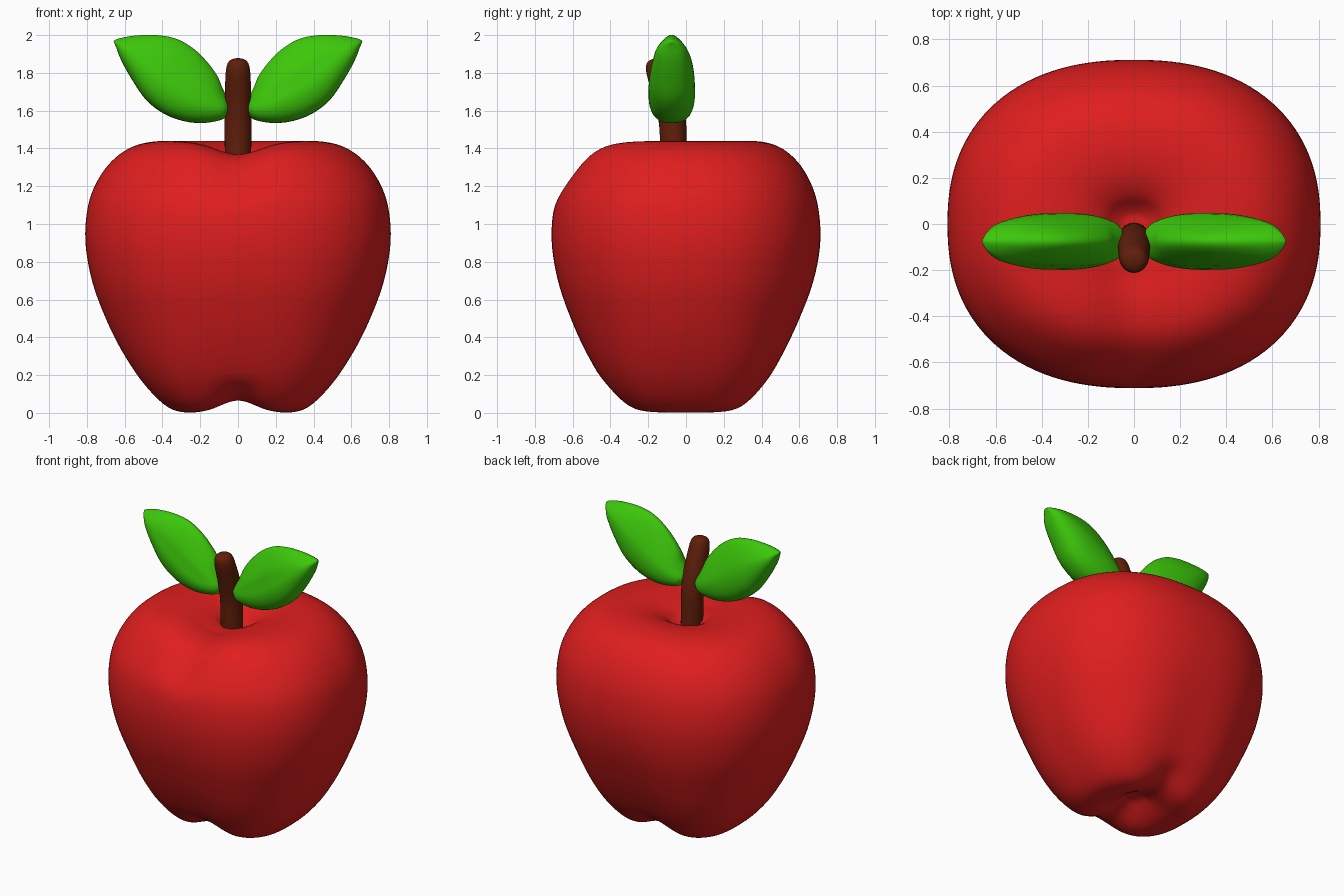
import bpy, bmesh, math
from mathutils import Vector

if "Cube" in bpy.data.objects:
    bpy.data.objects.remove(bpy.data.objects["Cube"])


def material(name, rgb):
    m = bpy.data.materials.new(name)
    m.diffuse_color = (*rgb, 1)
    m.use_nodes = True
    m.node_tree.nodes["Principled BSDF"].inputs["Base Color"].default_value = m.diffuse_color
    return m


RED = material("apple red", (0.74, 0.013, 0.013))
GREEN = material("leaf green", (0.045, 0.57, 0.003))
BROWN = material("stem brown", (0.12, 0.014, 0.003))


def spline(points, steps):
    """Smooth curve through points of any dimension (Catmull-Rom)."""
    p = [Vector(q) for q in points]
    p = [p[0] * 2 - p[1]] + p + [p[-1] * 2 - p[-2]]
    out = []
    for i in range(1, len(p) - 2):
        a, b, c, d = p[i - 1:i + 3]
        for s in range(steps):
            t = s / steps
            out.append(0.5 * (2 * b + (c - a) * t + (2 * a - 5 * b + 4 * c - d) * t * t
                              + (3 * b - a - 3 * c + d) * t ** 3))
    return out + [p[-2]]


def loft(name, rings, mat):
    """Skin closed rings and close both ends with a fan."""
    bm = bmesh.new()
    vr = [[bm.verts.new(co) for co in ring] for ring in rings]
    n = len(vr[0])
    for a, b in zip(vr, vr[1:]):
        for i in range(n):
            j = (i + 1) % n
            bm.faces.new((a[i], a[j], b[j], b[i]))
    for ring in (vr[0], vr[-1]):
        mid = bm.verts.new(sum((v.co for v in ring), Vector()) / n)
        for i in range(n):
            bm.faces.new((ring[i], ring[(i + 1) % n], mid))
    bmesh.ops.recalc_face_normals(bm, faces=bm.faces)
    for f in bm.faces:
        f.smooth = True
    me = bpy.data.meshes.new(name)
    bm.to_mesh(me)
    bm.free()
    me.materials.append(mat)
    ob = bpy.data.objects.new(name, me)
    bpy.context.collection.objects.link(ob)
    return ob


def ramp(v, lo, hi):
    t = max(0, min(1, (v - lo) / (hi - lo)))
    return t * t * (3 - 2 * t)


# Apple body: turned profile, squared slightly, with grooves below and at the front rim
profile = [(0.01, 0.05), (0.06, 0.045), (0.13, 0.02), (0.25, 0.0), (0.37, 0.03), (0.495, 0.15),
           (0.61, 0.32), (0.70, 0.5), (0.773, 0.7), (0.808, 0.91), (0.793, 1.1), (0.738, 1.24),
           (0.65, 1.35), (0.535, 1.418), (0.39, 1.44), (0.25, 1.425), (0.15, 1.385),
           (0.09, 1.335), (0.05, 1.31), (0.01, 1.305)]


def body_point(r, z, a):
    c, s = math.cos(a), math.sin(a)
    n = 2.3 + 0.4 * (1 - ramp(z, 0.0, 0.5))
    k = r / (abs(c) ** n + abs(s) ** n) ** (1 / n)
    x, y = k * c, k * s * 0.88
    low = 1 - ramp(z, 0.1, 0.9)
    y *= 1 - (0.02 if y < 0 else 0.05) * low * math.exp(-(x / 0.22) ** 2)
    if y < 0:
        y *= 1 - 0.035 * math.exp(-((z - 1.31) / 0.13) ** 2)
    dip = 0.07 * math.exp(-(x / 0.17) ** 2) * ramp(-y, 0.02, 0.25) * ramp(z, 1.0, 1.4)
    lift = 0.065 * math.exp(-(x / 0.13) ** 2) * (1 - ramp(z, 0.01, 0.22))
    return Vector((x, y, z - dip + lift))


N = 128
loft("apple_body", [[body_point(r, max(z, 0), 2 * math.pi * i / N) for i in range(N)]
                    for r, z in spline(profile, 5)], RED)

# Stem: tube leaning to the front with a rounded top (y, z, radius)
stem = [(-0.063, 1.2, 0.07), (-0.066, 1.38, 0.07), (-0.072, 1.54, 0.071), (-0.1, 1.67, 0.07),
        (-0.138, 1.785, 0.066), (-0.152, 1.835, 0.06), (-0.158, 1.862, 0.047),
        (-0.16, 1.874, 0.024), (-0.16, 1.876, 0.004)]
rings = []
for y, z, r in spline(stem, 4):
    rings.append([Vector((r * math.cos(a), y + r * math.sin(a), z + 0.15 * r * math.sin(a)))
                  for a in (2 * math.pi * i / 32 for i in range(32))])
loft("stem", rings, BROWN)

# Leaves: plump cushions; upper edge x z, lower edge x z, half thickness
leaf = [(0.05, 1.66, 0.05, 1.59, 0.05), (0.08, 1.715, 0.085, 1.553, 0.08),
        (0.11, 1.785, 0.18, 1.535, 0.105), (0.165, 1.86, 0.28, 1.543, 0.118),
        (0.235, 1.928, 0.385, 1.58, 0.12), (0.325, 1.98, 0.485, 1.655, 0.116),
        (0.43, 2.0, 0.565, 1.77, 0.1), (0.54, 1.998, 0.62, 1.87, 0.075),
        (0.62, 1.985, 0.645, 1.935, 0.04), (0.655, 1.973, 0.659, 1.965, 0.008)]
for side, name in ((-1, "left_leaf"), (1, "right_leaf")):
    rings = []
    for ux, uz, lx, lz, t in spline(leaf, 5):
        ring = []
        for i in range(40):
            a = 2 * math.pi * i / 40
            c, s = math.cos(a), math.sin(a)
            # fattest and bluntest towards the lower edge, with a shallow vein crease in front
            fat = 1.0 - 0.22 * c - 0.2 * max(c, 0)
            if s < 0:
                fat *= 1 - 0.08 * math.exp(-(c / 0.18) ** 2) * ramp(t, 0.07, 0.12)
            s = math.copysign(abs(s) ** (0.85 if c < 0 else 1), s)
            ring.append(Vector((side * ((ux + lx) / 2 + c * (ux - lx) / 2),
                                -0.076 + t * s * fat,
                                (uz + lz) / 2 + c * (uz - lz) / 2)))
        rings.append(ring)
    loft(name, rings, GREEN)
